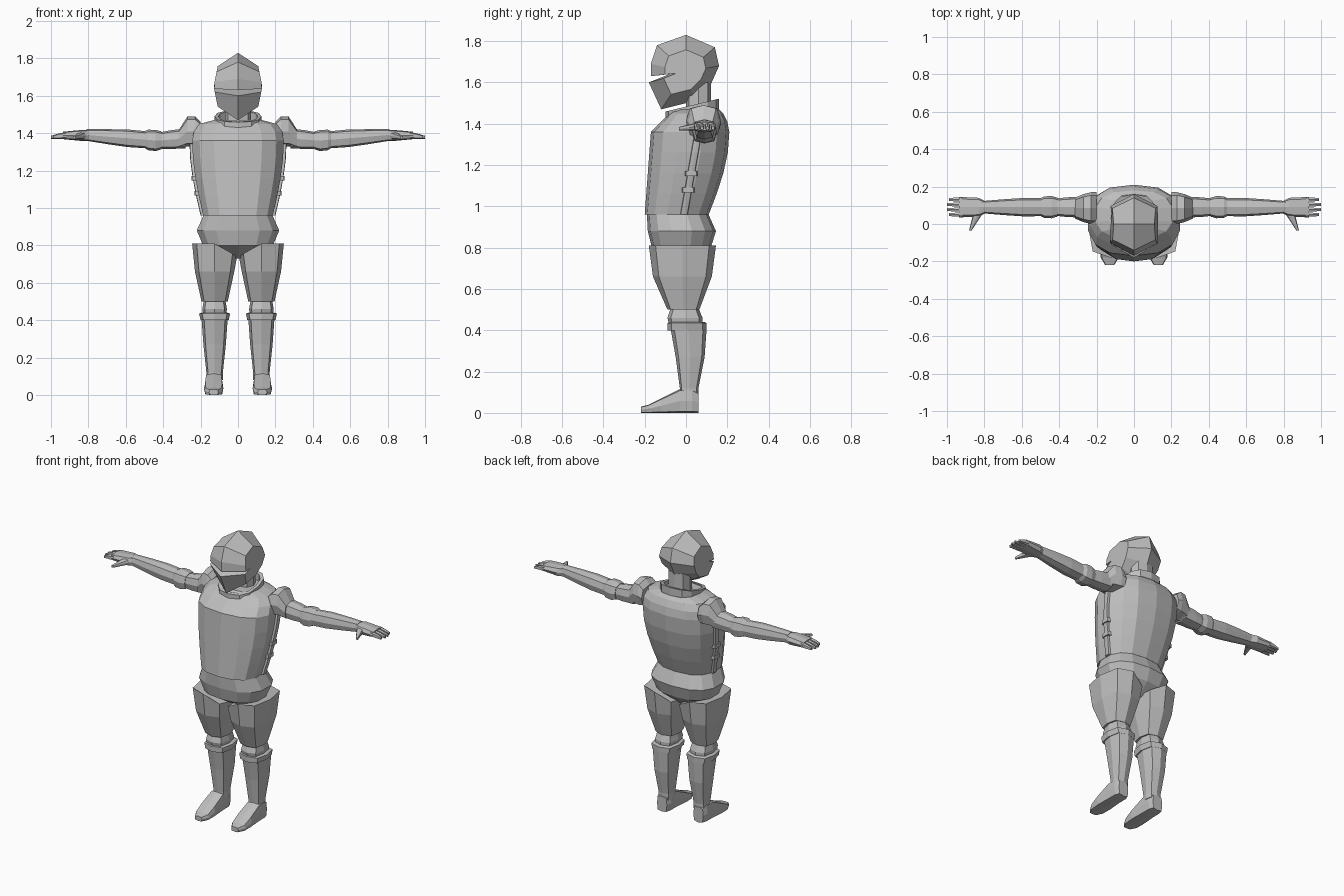
import bpy, bmesh, math
from mathutils import Vector

cube = bpy.data.objects.get("Cube")
if cube:
    bpy.data.objects.remove(cube, do_unlink=True)

GREY = (.52, .52, .52, 1)
steel = bpy.data.materials.new("steel_grey")
steel.use_nodes = True
steel.diffuse_color = GREY
steel.node_tree.nodes["Principled BSDF"].inputs["Base Color"].default_value = GREY


def ring(axis, pos, centre, radius, sides=8, power=.65, slope=0):
    """Boxy oval across an axis; a power of one gives a plain ellipse."""
    points = []
    for i in range(sides):
        turn = math.tau * i / sides - math.pi / 2
        u, v = (math.copysign(abs(round(value, 4)) ** power, value) * size
                for value, size in zip((math.cos(turn), math.sin(turn)), radius))
        along, u, v = pos + slope * v, u + centre[0], v + centre[1]
        points.append({"x": (along, u, v), "y": (u, along, v), "z": (u, v, along)}[axis])
    return points


def loft(name, rings, mirror=False, closed=False):
    """Skin a list of equal rings; optionally mirror it to the other side."""
    bm = bmesh.new()
    loops = [[bm.verts.new(Vector(point)) for point in points] for points in rings]
    pairs = list(zip(loops, loops[1:]))
    if closed:
        pairs.append((loops[-1], loops[0]))
    else:
        bm.faces.new(loops[0])
        bm.faces.new(loops[-1])
    for low, high in pairs:
        for i in range(len(low)):
            bm.faces.new((low[i - 1], low[i], high[i], high[i - 1]))
    bmesh.ops.recalc_face_normals(bm, faces=bm.faces[:])
    mesh = bpy.data.meshes.new(name)
    bm.to_mesh(mesh)
    bm.free()
    mesh.materials.append(steel)
    obj = bpy.data.objects.new(name, mesh)
    bpy.context.collection.objects.link(obj)
    if mirror:
        modifier = obj.modifiers.new("mirror", "MIRROR")
        modifier.use_mirror_merge = False


def body(z, width, front, back, slope=0, sides=14):
    """Level ring on the centre line, given its half width and its y bounds."""
    return ring("z", z, (0, (front + back) / 2), (width, (back - front) / 2), sides, .8, slope)


def leg(z, width, front, back):
    return ring("z", z, (.125, (front + back) / 2), (width, (back - front) / 2))


def arm(x, grow=0):
    """Ring of the arm, which tapers to the wrist and sags at the elbow."""
    size = .067 - .04 * x + grow
    return ring("x", x, (.09, 1.36 + .08 * abs(x - .43)), (size, size * .95))


# Helmet: a ridge outline on the centre line between two flat, smaller cheeks
ridge = [(0, 1.83), (-.14, 1.78), (-.17, 1.69), (-.17, 1.63), (-.08, 1.64), (-.18, 1.6),
         (-.12, 1.47), (.04, 1.51), (.12, 1.59), (.16, 1.68), (.14, 1.77)]
EYE = 1.65


def helmet_slice(side, scale):
    offsets = [(y * scale, (z - EYE) * scale) for y, z in ridge]
    return [(side * (.13 - abs(rise) / 5), y, EYE + rise) for y, rise in offsets]


loft("helmet", [helmet_slice(-1, .6), helmet_slice(0, 1), helmet_slice(1, .6)])

# Neck and tilted collar
loft("neck", [body(z, .07, 0, .12, sides=8) for z in (1.42, 1.6)])
loft("collar", [body(z, .125 - inset, inset - .1, .16 - inset, .24, 12)
                for z, inset in ((1.42, 0), (1.49, 0), (1.49, .02), (1.42, .02))], closed=True)


# Cuirass, swelling from the waist up to the chest
def flank(t):
    swell = math.sin(t * math.pi / 2)
    return .96 + .4 * t, .19 + .06 * swell, .03 * t - .2, .11 + .1 * swell


steps = [i / 4 for i in range(5)]
shoulders = [body(1.41, .24, -.12, .2), body(1.45, .21, -.08, .18), body(1.47, .13, -.06, .16)]
loft("cuirass", [body(*flank(t)) for t in steps] + shoulders)

# Hip skirt, closing to a wedge at the groin
loft("hip_skirt", [body(.73, .02, -.05, .05), body(.8, .19, -.165, .12),
                   body(.88, .225, -.185, .145), body(.97, .184, -.19, .105)])


# Side seam and its buckles
def seam(t, length, depth, rise=0):
    z, width, front, back = flank(t)
    return ring("z", z + rise, (width - .005, .07 * t - .01), (depth, length), power=.4)


loft("side_seam", [seam(t, .018, .015) for t in steps], True)
for label, t in (("lower", .3), ("upper", .5)):
    loft(label + "_buckle", [seam(t, .03, .02, rise) for rise in (-.012, .012)], True)

# Shoulder guard, a raised collar around the arm root
loft("shoulder_guard", [ring("x", x, (.085, z), (width, height)) for x, z, width, height in (
    (.2, 1.4, .085, .06), (.23, 1.41, .085, .08), (.27, 1.41, .075, .08), (.315, 1.37, .056, .05))], True)

# Upper arm, elbow guard and forearm
loft("upper_arm", [arm(.28), arm(.36), arm(.43, -.005)], True)
loft("elbow_guard", [arm(.41), arm(.44, .01), arm(.48, .01), arm(.5)], True)
loft("forearm", [arm(.48), arm(.59, .006), arm(.7, .003), arm(.81, -.002)], True)

# Gauntlet: palm, four fingers and a thumb
HAND = 1.388
loft("palm", [ring("x", x, (.09, HAND), (width, height)) for x, width, height in (
    (.79, .03, .03), (.83, .05, .03), (.935, .055, .02))], True)
for i, name in enumerate(("index", "middle", "ring", "little")):
    reach = .99 if name in ("index", "little") else 1
    y = .05 + i * .027
    loft(name + "_finger", [ring("x", x, (y, HAND - drop), (.013 - drop / 2, .018 - drop), 6)
                            for x, drop in ((.92, 0), (.96, .004), (reach, .01))], True)
loft("thumb", [ring("y", .065 - .1 * t, (.83 + .045 * t, HAND - .012 * t), (.027 - .02 * t, .02 - .012 * t))
               for t in (0, .5, 1)], True)

# Thigh guard, its top edge dropping towards the groin
thigh_top = [(x, y, z - max(0, .12 - x) * .6) for x, y, z in leg(.81, .12, -.18, .145)]
loft("thigh_guard", [leg(.5, .07, -.09, .065), leg(.66, .105, -.16, .125), thigh_top], True)

# Knee, greave cuff and greave
loft("knee", [leg(.42, .06, -.08, .08), leg(.46, .066, -.09, .08), leg(.52, .055, -.07, .055)], True)
loft("greave_cuff", [leg(.4, .075, -.09, .1), leg(.435, .083, -.09, .1), leg(.44, .07, -.08, .09)], True)
loft("greave", [leg(.08, .044, -.03, .06), leg(.12, .044, -.03, .06),
                leg(.27, .06, -.05, .09), leg(.41, .07, -.075, .1)], True)

# Pointed armoured shoe, sloping from the ankle to the toe
loft("shoe", [ring("y", y, (.13, height / 2), (width, height / 2), power=.4) for y, width, height in (
    (.06, .035, .1), (.03, .046, .115), (-.03, .047, .115),
    (-.12, .052, .07), (-.18, .048, .04), (-.218, .025, .03))], True)
